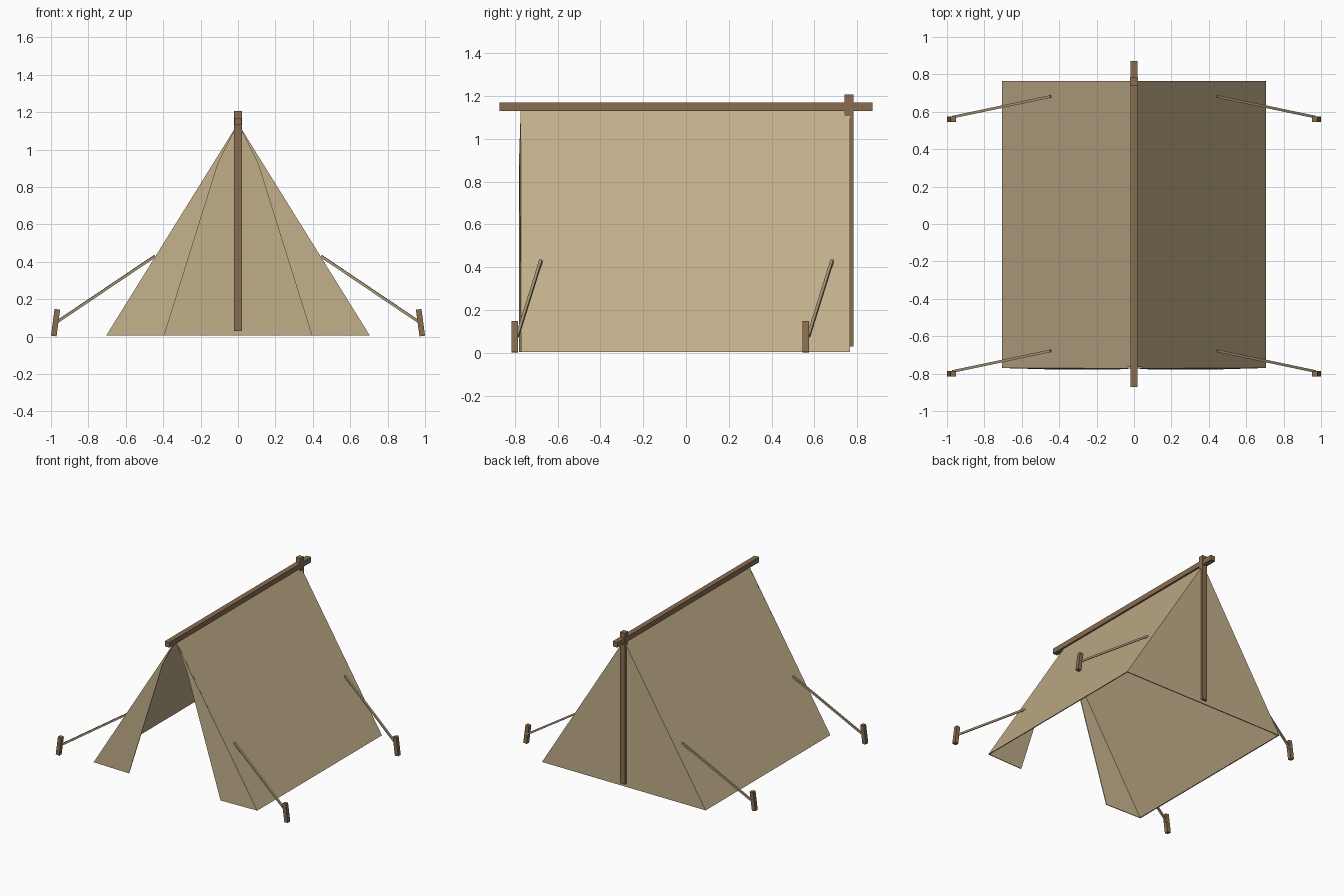
import bpy
from mathutils import Vector, Matrix

if "Cube" in bpy.data.objects:
    bpy.data.objects.remove(bpy.data.objects["Cube"])


def material(name, color):
    m = bpy.data.materials.new(name)
    m.diffuse_color = (*color, 1.0)
    m.use_nodes = True
    m.node_tree.nodes["Principled BSDF"].inputs["Base Color"].default_value = m.diffuse_color
    return m


CANVAS = material("tan canvas", (0.54, 0.43, 0.255))
WOOD = material("brown wood", (0.25, 0.155, 0.08))
ROPE = material("pale rope", (0.40, 0.32, 0.20))


def mesh_object(name, verts, faces, mat):
    me = bpy.data.meshes.new(name)
    me.from_pydata(verts, [], faces)
    me.materials.append(mat)
    ob = bpy.data.objects.new(name, me)
    bpy.context.collection.objects.link(ob)
    return ob


def slab(name, outline, offset, mat):
    """Closed outline of 3D points (counter-clockwise from outside), pushed inwards by offset."""
    n = len(outline)
    front = [Vector(p) for p in outline]
    verts = front + [p + Vector(offset) for p in front]
    faces = [tuple(range(n)), tuple(range(2 * n - 1, n - 1, -1))]
    faces += [((i + 1) % n, i, n + i, n + (i + 1) % n) for i in range(n)]
    return mesh_object(name, verts, faces, mat)


def bar(name, a, b, w, h, mat):
    """Square-section bar from a to b."""
    a, b = Vector(a), Vector(b)
    d = (b - a).normalized()
    ref = Vector((0, 1, 0)) if abs(d.z) > 0.9 else Vector((0, 0, 1))
    u = ref.cross(d).normalized()
    v = d.cross(u)
    corners = [(-w, -h), (w, -h), (w, h), (-w, h)]
    verts = [p + u * (i / 2) + v * (j / 2) for p in (a, b) for i, j in corners]
    faces = [(3, 2, 1, 0), (4, 5, 6, 7)]
    faces += [(i, (i + 1) % 4, 4 + (i + 1) % 4, 4 + i) for i in range(4)]
    return mesh_object(name, verts, faces, mat)


HALF, APEX, END, BASE, T = 0.705, 1.14, 0.765, 0.005, 0.008

# sloping roof cloth: inverted V extruded along the ridge
slab("roof_canvas",
     [(-HALF, -END, BASE), (-HALF + T, -END, BASE), (0, -END, APEX - 1.6 * T),
      (HALF - T, -END, BASE), (HALF, -END, BASE), (0, -END, APEX)],
     (0, 2 * END, 0), CANVAS)

# closed back wall
slab("back_wall",
     [(HALF - T, END, BASE), (-HALF + T, END, BASE), (0, END, APEX - 0.01)],
     (0, -T, 0), CANVAS)

# front door flaps, mirrored, bulging slightly forward at the free edge
for side, s in (("left", -1), ("right", 1)):
    pts = [(0.395 * s, -0.779, BASE), (HALF * s, -0.770, BASE),
           (0.003 * s, -0.772, APEX - 0.005), (0.107 * s, -0.779, 0.925)]
    if s < 0:
        pts.reverse()
    slab(side + "_door_flap", pts, (0, 0.006, 0), CANVAS)

# poles
bar("ridge_pole", (0, -0.872, 1.15), (0, 0.872, 1.15), 0.04, 0.04, WOOD)
bar("back_post", (0, 0.762, 0.03), (0, 0.762, 1.207), 0.042, 0.042, WOOD)

# guy ropes and stakes at the four corners
for side, s in (("left", -1), ("right", 1)):
    for end, y0, y1 in (("front", -0.678, -0.80), ("back", 0.682, 0.56)):
        bar(f"{end}_{side}_rope", (0.445 * s, y0, 0.43),
            (0.968 * s, y1 + 0.012, 0.078), 0.014, 0.014, ROPE)
        bar(f"{end}_{side}_stake", (0.985 * s, y1, 0.003),
            (0.966 * s, y1, 0.146), 0.03, 0.03, WOOD)
